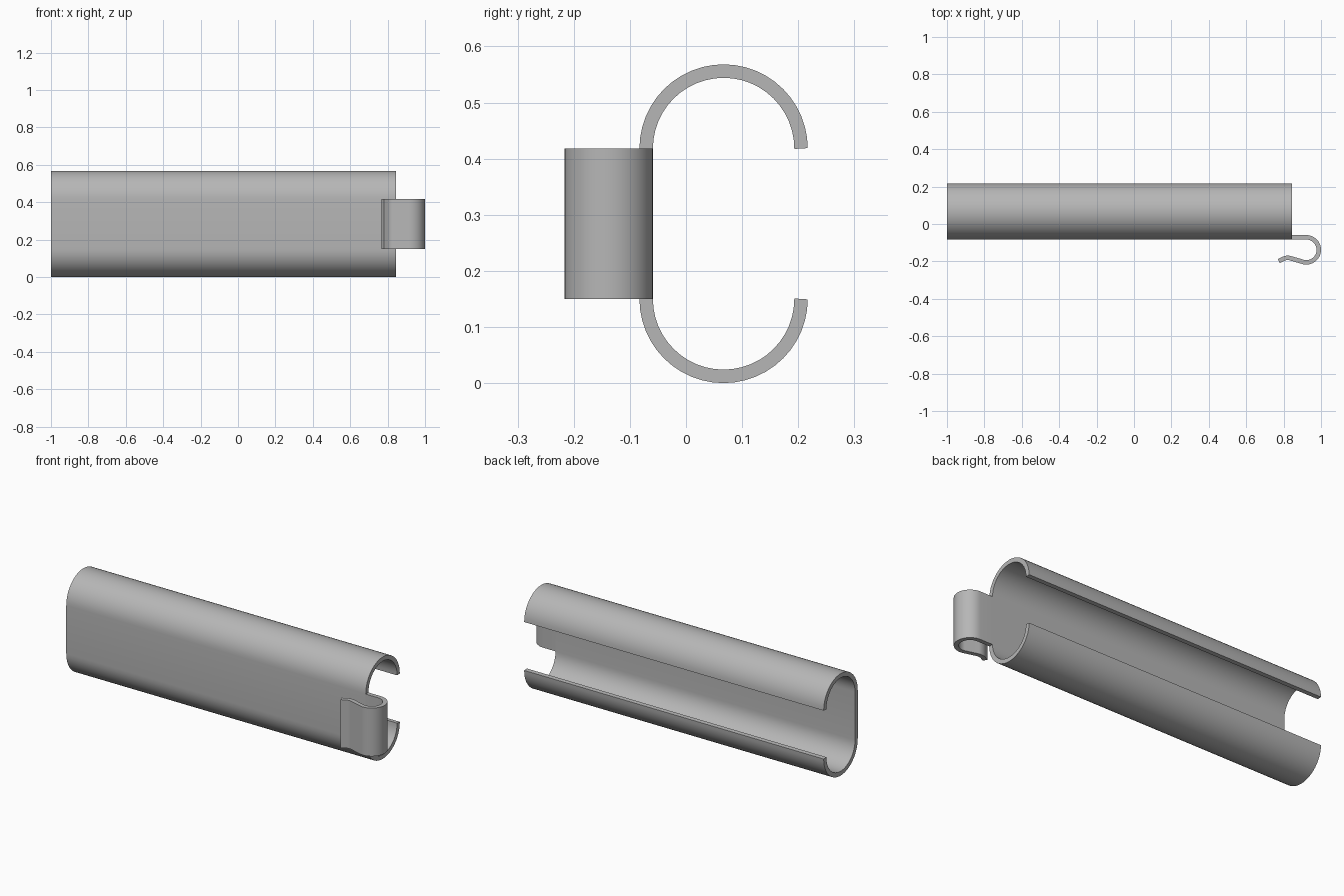
import bpy, bmesh
from math import cos, sin, radians
from mathutils import Vector

cube = bpy.data.objects.get("Cube")
if cube:
    bpy.data.objects.remove(cube, do_unlink=True)

grey = bpy.data.materials.new("grey plastic")
grey.use_nodes = True
colour = (0.47, 0.47, 0.47, 1)
grey.diffuse_color = colour
grey.node_tree.nodes["Principled BSDF"].inputs["Base Color"].default_value = colour

WALL = 0.024
Z_LOW, Z_HIGH = 0.15, 0.418


def arc(cx, cy, r, start, end, steps):
    """Points along an arc, angles in degrees."""
    angles = [radians(start + (end - start) * i / steps) for i in range(steps + 1)]
    return [Vector((cx + r * cos(a), cy + r * sin(a))) for a in angles]


def strip(name, path, place, low, high):
    """Thicken an open 2D path and extrude it from low to high."""
    left, right = [], []
    for i, p in enumerate(path):
        t = (path[min(i + 1, len(path) - 1)] - path[max(i - 1, 0)]).normalized()
        n = Vector((-t.y, t.x)) * WALL / 2
        left.append(p + n)
        right.append(p - n)
    bm = bmesh.new()
    rings = [[[bm.verts.new(place(p, d)) for p in side] for side in (left, right)]
             for d in (low, high)]
    (la, ra), (lb, rb) = rings
    last = len(path) - 1
    for i in range(last):
        j = i + 1
        bm.faces.new((la[i], la[j], lb[j], lb[i]))
        bm.faces.new((ra[i], rb[i], rb[j], ra[j]))
        bm.faces.new((la[i], ra[i], ra[j], la[j]))
        bm.faces.new((lb[i], lb[j], rb[j], rb[i]))
    for i in (0, last):
        bm.faces.new((la[i], lb[i], rb[i], ra[i]))
    bmesh.ops.recalc_face_normals(bm, faces=bm.faces)
    mesh = bpy.data.meshes.new(name)
    bm.to_mesh(mesh)
    bm.free()
    mesh.materials.append(grey)
    obj = bpy.data.objects.new(name, mesh)
    bpy.context.collection.objects.link(obj)
    bpy.ops.object.select_all(action="DESELECT")
    obj.select_set(True)
    bpy.context.view_layer.objects.active = obj
    bpy.ops.object.shade_smooth_by_angle(angle=radians(30))
    return obj


# Long open channel: two half rounds joined by a flat front wall
radius = 0.15 - WALL / 2
channel = (arc(0.067, Z_HIGH, radius, 0, 180, 24)
           + arc(0.067, Z_LOW, radius, 180, 360, 24))
strip("channel", channel, lambda p, d: (d, p.x, p.y), -1, 0.845)

# Spring clip: tongue, round return bend, then a crest and flared lip
tongue = [Vector((0.845, -0.071))]
bend = arc(0.921, -0.138, 0.067, 90, -102, 24)
crest = arc(0.822, -0.236, 0.055, 78, 122, 8)
lip = [Vector((0.774, -0.199))]
strip("spring_clip", tongue + bend + crest + lip,
      lambda p, d: (p.x, p.y, d), Z_LOW, Z_HIGH)
